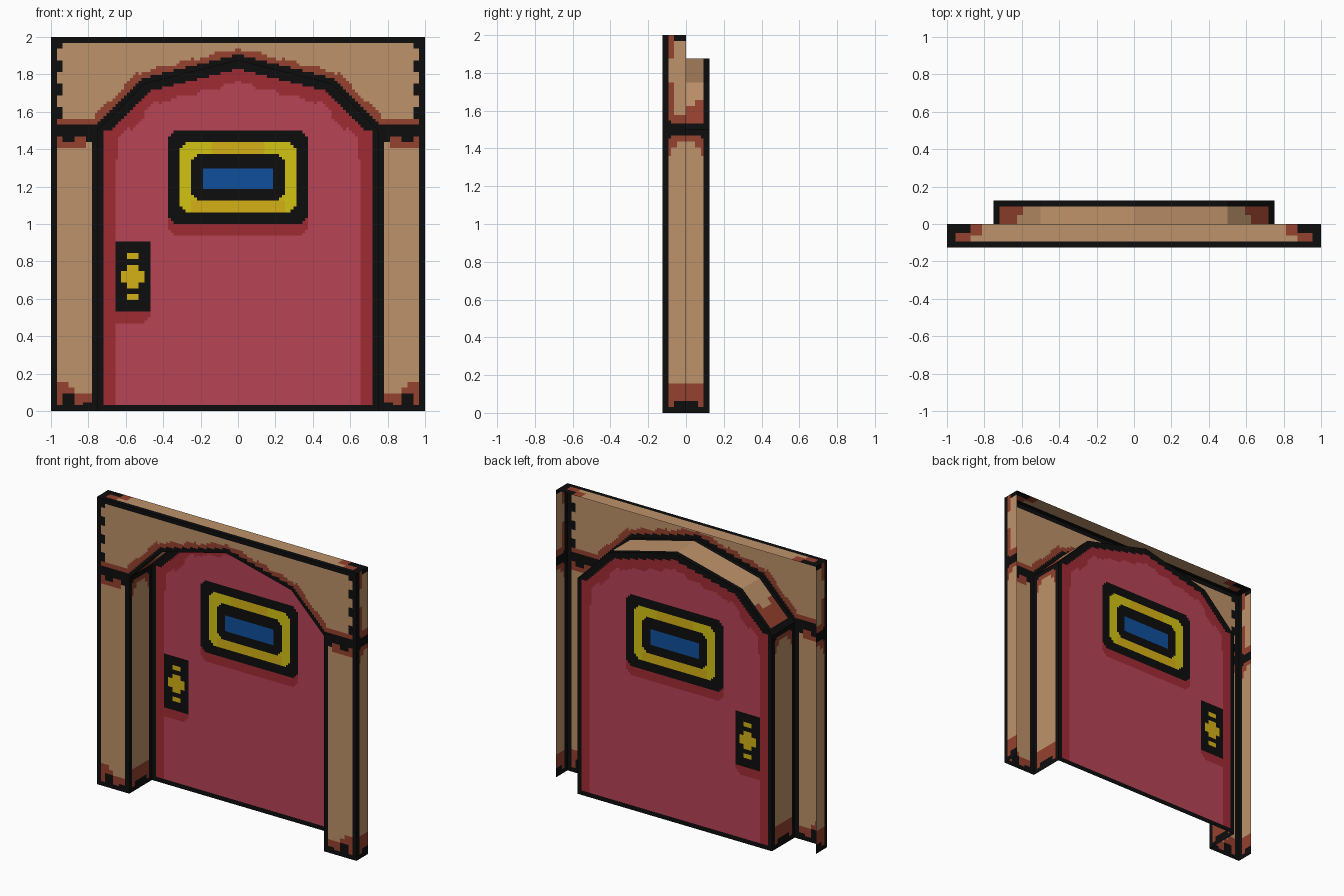
import bpy, bmesh
from mathutils import Vector

if "Cube" in bpy.data.objects:
    bpy.data.objects.remove(bpy.data.objects["Cube"])

# ---- flat colours (sRGB bytes converted to linear) ----
PALETTE = [("black", (13, 13, 13)), ("tan wood", (190, 146, 106)), ("rust brown", (149, 65, 46)),
           ("red", (184, 68, 86)), ("dark red", (160, 43, 52)), ("yellow", (210, 195, 20)),
           ("gold", (213, 177, 22)), ("blue", (15, 79, 156))]
BLACK, TAN, RUST, RED, DARK, YELLOW, GOLD, BLUE = range(8)


def linear(c):
    c /= 255
    return c / 12.92 if c <= 0.04045 else ((c + 0.055) / 1.055) ** 2.4


MATS = []
for name, rgb in PALETTE:
    m = bpy.data.materials.new(name)
    m.diffuse_color = (*[linear(c) for c in rgb], 1)
    m.use_nodes = True
    m.node_tree.nodes["Principled BSDF"].inputs["Base Color"].default_value = m.diffuse_color
    MATS.append(m)

STEP = 1 / 64      # size of the painted blocks
D = 0.125          # half depth of the doorway
ARCH = [(0.75, 0), (0.75, 1.5), (0.5, 1.75), (0, 1.875)]
OUTLINE = ARCH + [(-x, z) for x, z in reversed(ARCH[:-1])]


def sheet(name, polys, axes, paint):
    """Flat polygons (points, outward direction), cut into blocks and painted by a rule."""
    bm = bmesh.new()
    for pts, out in polys:
        f = bm.faces.new([bm.verts.new(p) for p in pts])
        f.normal_update()
        if f.normal.dot(Vector(out)) < 0:
            f.normal_flip()
    bmesh.ops.remove_doubles(bm, verts=bm.verts[:], dist=1e-5)
    for axis in axes:
        no = [0, 0, 0]
        no[axis] = 1
        lo = min(v.co[axis] for v in bm.verts)
        hi = max(v.co[axis] for v in bm.verts)
        for i in range(int(lo / STEP), int(hi / STEP) + 1):
            if lo + 1e-4 < i * STEP < hi - 1e-4:
                co = [0, 0, 0]
                co[axis] = i * STEP
                bmesh.ops.bisect_plane(bm, geom=bm.verts[:] + bm.edges[:] + bm.faces[:],
                                       dist=1e-5, plane_co=co, plane_no=no)
    for f in bm.faces:
        f.material_index = paint(*f.calc_center_median())
    me = bpy.data.meshes.new(name)
    bm.to_mesh(me)
    bm.free()
    for m in MATS:
        me.materials.append(m)
    ob = bpy.data.objects.new(name, me)
    bpy.context.collection.objects.link(ob)
    return ob


def arch_dist(x, z):
    """Signed distance to the doorway outline, negative inside."""
    a = abs(x)
    return max(a - 0.75, (a + z - 2.25) / 1.414, (z - 1.875 + 0.25 * a) / 1.031)


def box(x, z, x0, x1, z0, z1, corner=0.0):
    """Inside a rectangle with notched corners."""
    dx, dz = min(x - x0, x1 - x), min(z - z0, z1 - z)
    return dx > 0 and dz > 0 and dx + dz > corner


# ---- painting rules ----
def paint_door(x, y, z):
    d = -arch_dist(x, z)
    a = abs(x)
    if z < 0.031 or d < (0.03 if z < 1.5 else 0.045):
        return BLACK
    # window
    if box(x, z, -0.19, 0.19, 1.187, 1.29):
        return BLUE
    if box(x, z, -0.25, 0.25, 1.125, 1.38, 0.045):
        return BLACK
    if box(x, z, -0.315, 0.315, 1.065, 1.44, 0.045):
        return GOLD if (a < 0.14 or (z < 1.125 and a < 0.25)) else YELLOW
    if box(x, z, -0.375, 0.375, 1.0, 1.5, 0.035):
        return BLACK
    # handle plate
    if (box(x, z, -0.627, -0.5, 0.685, 0.754) or box(x, z, -0.597, -0.53, 0.652, 0.786)
            or box(x, z, -0.597, -0.535, 0.81, 0.845) or box(x, z, -0.597, -0.535, 0.594, 0.626)):
        return GOLD
    if box(x, z, -0.657, -0.47, 0.53, 0.907):
        return BLACK
    # dark edging under the window, the plate and along the outline
    if box(x, z, -0.375, 0.375, 0.94, 1.1, 0.035) or box(x, z, -0.72, -0.47, 0.47, 0.6, 0.03):
        return DARK
    if a > 0.655 or (z > 1.35 and d < 0.11 + 0.012 * (int(a * 14) % 2)):
        return DARK
    return RED


def paint_front(x, y, z):
    a = abs(x)
    d = arch_dist(x, z)
    tooth = 0.875 < a < 0.94
    if a > 0.97 or z > 1.97 or z < 0.031 or d < 0.03 or abs(z - 1.502) < 0.033 and a > 0.75:
        return BLACK
    if a > 0.94 and z > 1.5 and int((z - 1.5) * 16) % 2:
        return BLACK
    if a > 0.75 and (z < (0.09 if tooth else 0.05 if a < 0.83 else 0)
                     or 1.435 < z < 1.5 and (tooth or a < 0.81)):
        return BLACK
    if z > 1.5:
        return RUST if d < 0.058 + 0.012 * (int(a * 13) % 2) or z < 1.56 else TAN
    foot = 0.16 if a > 0.91 else 0.125 if a > 0.87 else 0.09
    if z < foot or z > (1.405 if a > 0.82 else 1.435):
        return RUST
    return TAN


def paint_side(z, edge):
    """Wood seen edge-on; edge is the distance from the nearest outlined border."""
    if edge < 0.028 or z < (0.03 if edge < 0.06 else 0.055) or z > 1.97:
        return BLACK
    if abs(z - 1.5) < (0.05 if edge < 0.05 else 0.032):
        return BLACK
    if z < 0.16:
        return RUST
    if z < 1.5:
        return RUST if z > (1.365 if edge < 0.05 else 1.4 if edge < 0.08 else 1.43) else TAN
    return RUST if z < (1.66 if edge < 0.06 else 1.58) else TAN


def paint_casing(x, y, z):
    if z > 1.999:                                   # top board
        a = abs(x)
        if y < -0.095 or a > (0.95 if y < -0.04 else 0.88):
            return BLACK
        return RUST if a > (0.87 if y < -0.06 else 0.82) else TAN
    if z > 1.62 and 0.028 < y + D < 0.055 and int(z * 8) % 2:
        return RUST
    return paint_side(z, y + D)


def paint_tunnel(x, y, z):
    edge = D - abs(y)
    if z > 1.5:                                     # sloping arch boards
        if edge < 0.026 or z < 1.535:
            return BLACK
        return RUST if z < (1.66 if edge < 0.08 else 1.63) else TAN
    return paint_side(z, edge)


# ---- door panel at the back of the doorway ----
sheet("door_panel", [([(x, D, z) for x, z in OUTLINE], (0, -1, 0))], (2, 0), paint_door)

# ---- front wall around the arched doorway ----
front = []
for s in (1, -1):
    front.append(([(s * x, -D, z) for x, z in [(0.75, 0), (1, 0), (1, 2), (0.75, 2)]], (0, -1, 0)))
    for (x0, z0), (x1, z1) in zip(ARCH[1:], ARCH[2:]):
        front.append(([(s * x, -D, z) for x, z in [(x0, z0), (x0, 2), (x1, 2), (x1, z1)]], (0, -1, 0)))
sheet("front_wall", front, (2, 0), paint_front)

# ---- outer side and top boards ----
sides = [([(s, -D, 0), (s, 0, 0), (s, 0, 2), (s, -D, 2)], (s, 0, 0)) for s in (1, -1)]
sheet("outer_side_boards", sides, (2, 1), paint_casing)
sheet("outer_top_board", [([(-1, -D, 2), (1, -D, 2), (1, 0, 2), (-1, 0, 2)], (0, 0, 1))],
      (0, 1), paint_casing)

# ---- doorway lining: jambs and arch boards ----
lining = []
for (x0, z0), (x1, z1) in zip(OUTLINE, OUTLINE[1:]):
    lining.append(([(x0, -D, z0), (x1, -D, z1), (x1, D, z1), (x0, D, z0)], (z1 - z0, 0, x0 - x1)))
sheet("doorway_lining", lining, (2, 1), paint_tunnel)
